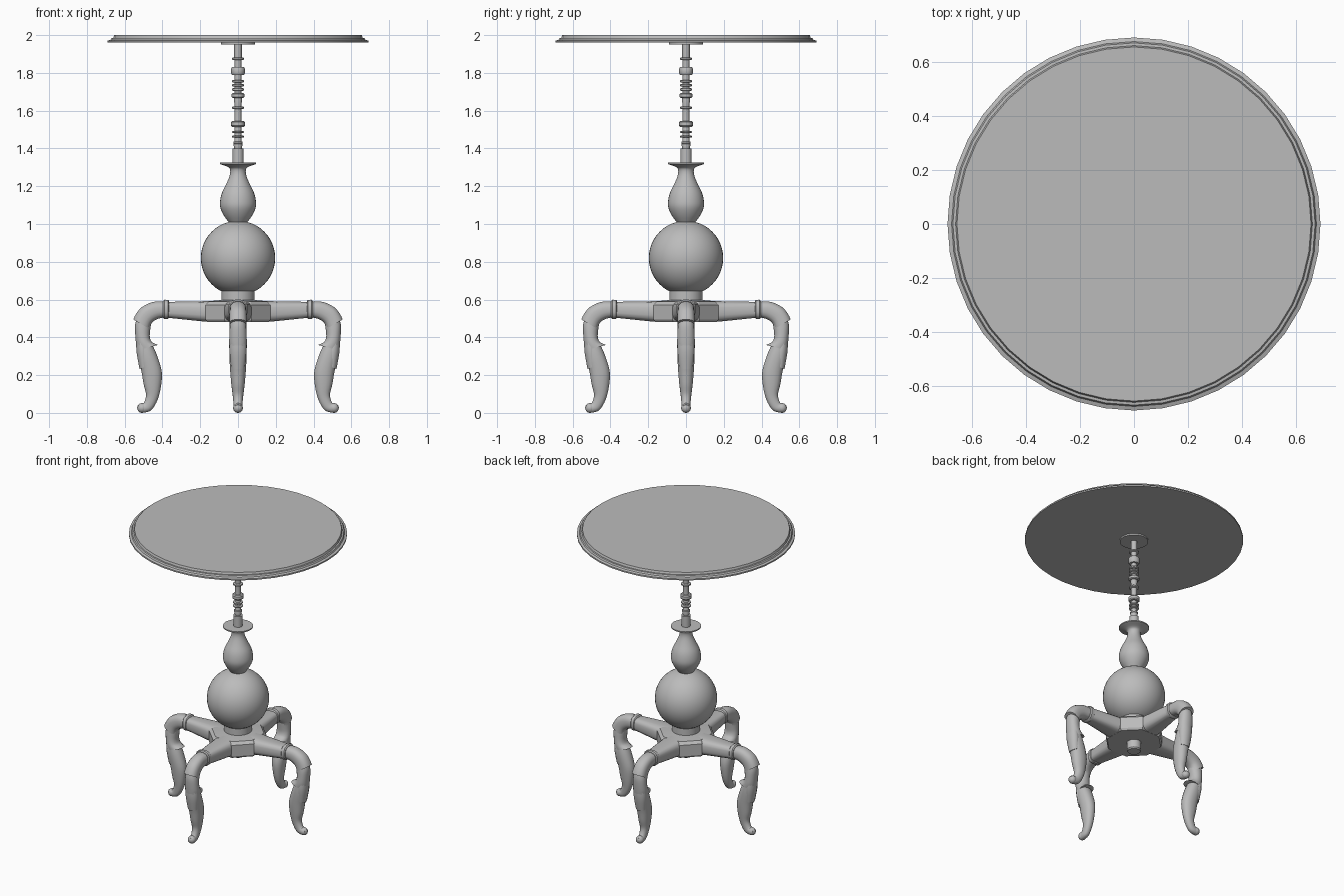
import bpy, bmesh, math
from mathutils import Vector, Matrix

cube = bpy.data.objects.get("Cube")
if cube:
    bpy.data.objects.remove(cube, do_unlink=True)

grey = bpy.data.materials.new("plain grey")
grey.use_nodes = True
colour = (0.5, 0.5, 0.5, 1)
grey.diffuse_color = colour
grey.node_tree.nodes["Principled BSDF"].inputs["Base Color"].default_value = colour


def finish(bm, name, angle=35):
    """Turn a bmesh into a shaded object with the shared material."""
    bmesh.ops.recalc_face_normals(bm, faces=bm.faces[:])
    mesh = bpy.data.meshes.new(name)
    bm.to_mesh(mesh)
    bm.free()
    mesh.materials.append(grey)
    obj = bpy.data.objects.new(name, mesh)
    bpy.context.collection.objects.link(obj)
    bpy.ops.object.select_all(action='DESELECT')
    obj.select_set(True)
    bpy.context.view_layer.objects.active = obj
    bpy.ops.object.shade_smooth_by_angle(angle=math.radians(angle))
    return obj


def skin(bm, rings):
    """Bridge equal rings of points and cap both ends."""
    loops = [[bm.verts.new(p) for p in ring] for ring in rings]
    count = len(loops[0])
    for low, high in zip(loops, loops[1:]):
        for i in range(count):
            j = (i + 1) % count
            bm.faces.new((low[i], low[j], high[j], high[i]))
    bm.faces.new(loops[0])
    bm.faces.new(loops[-1])


def lathe(name, profile, sides, angle=35):
    """Revolve (radius, height) points about the z axis."""
    bm = bmesh.new()
    turns = [math.tau * i / sides for i in range(sides)]
    skin(bm, [[(r * math.cos(t), r * math.sin(t), z) for t in turns] for r, z in profile])
    return finish(bm, name, angle)


def smooth_path(stations, steps):
    """Catmull-Rom interpolation through the stations."""
    pts = [Vector(s) for s in stations]
    pts = [pts[0]] + pts + [pts[-1]]
    out = []
    for a, b, c, d in zip(pts, pts[1:], pts[2:], pts[3:]):
        for k in range(steps):
            t = k / steps
            out.append(b + ((c - a) * t + (2 * a - 5 * b + 4 * c - d) * t**2
                            + (3 * b - a - 3 * c + d) * t**3) / 2)
    return out + [pts[-1]]


def limb(name, stations, turn, sides=16, power=1, steps=1):
    """Loft a leg part; a station is outer x, z, inner x, z and half width."""
    rings = []
    for ox, oz, ix, iz, half in smooth_path(stations, steps):
        ring = []
        for i in range(sides):
            t = math.tau * (i + 0.5) / sides
            c, s = (math.copysign(abs(v)**power, v) for v in (math.cos(t), math.sin(t)))
            ring.append(((ox + ix + (ox - ix) * c) / 2, half * s,
                         (oz + iz + (oz - iz) * c) / 2))
        rings.append(ring)
    bm = bmesh.new()
    skin(bm, rings)
    bm.transform(Matrix.Rotation(turn, 4, 'Z'))
    return finish(bm, name, 40)


# Round top with a stepped moulded rim
lathe("table_top", [(.69, 1.96), (.69, 1.97), (.675, 1.975), (.67, 1.985),
                    (.66, 1.986), (.655, 2)], 40, 20)
lathe("top_mounting_plate", [(.09, 1.95), (.09, 1.961)], 32)

# Thin turned spindle: a core with stacked rings
lathe("spindle_core", [(.03, 1.32), (.03, 1.4), (.02, 1.401), (.024, 1.42),
                       (.018, 1.44), (.018, 1.63), (.022, 1.66), (.018, 1.68),
                       (.018, 1.85), (.02, 1.88), (.02, 1.952)], 20)
for z, radius, height in [(1.875, .032, .012), (1.81, .036, .045), (1.755, .031, .014),
                          (1.735, .031, .014), (1.712, .031, .014), (1.68, .034, .026),
                          (1.615, .031, .014), (1.53, .036, .032), (1.487, .031, .012),
                          (1.463, .031, .012), (1.43, .025, .014)]:
    h = height / 2
    lathe("spindle_ring", [(radius * .85, z - h), (radius, z - h * .6),
                           (radius, z + h * .6), (radius * .85, z + h)], 20)

# Vase with a flared lip
vase = [(.05, 1.01), (.075, 1.045), (.093, 1.085), (.095, 1.12), (.085, 1.165),
        (.063, 1.21), (.046, 1.25), (.041, 1.28), (.05, 1.3), (.09, 1.315)]
lathe("vase_stem", [(p.x, p.y) for p in smooth_path(vase, 3)]
      + [(.095, 1.317), (.095, 1.325)], 32)

# Ball, collar and lower knob
radius, steps = .197, 24
lathe("column_ball", [(radius * math.sin(math.pi * k / steps),
                       .82 - radius * math.cos(math.pi * k / steps))
                      for k in range(1, steps)], 40)
lathe("column_collar", [(.088, .585), (.088, .65)], 32)
lathe("lower_knob", [(.04, .42), (.046, .428), (.046, .49)], 24)

# Eight-sided hub with four broad corner faces
bm = bmesh.new()
plan = []
for k in range(4):
    spin = Matrix.Rotation(k * math.pi / 2, 3, 'Z')
    plan += [spin @ Vector((.172, y, 0)) for y in (-.072, .072)]
skin(bm, [[Vector((p.x * s, p.y * s, z)) for p in plan]
          for s, z in ((.95, .482), (1, .495), (1, .572), (.9, .59), (.5, .598))])
finish(bm, "leg_hub", 20)

# Station lists shared by all four legs
arm = [(.1, .596, .1, .482, .085), (.17, .592, .17, .482, .072),
       (.38, .588, .38, .504, .046)]
band = [(.365, .593, .365, .502, .046), (.37, .599, .37, .497, .052),
        (.39, .6, .39, .497, .052), (.396, .593, .396, .502, .046)]
knee = [(.39, .59, .39, .505, .044), (.45, .588, .425, .497, .044),
        (.51, .56, .45, .482, .045), (.54, .525, .462, .465, .046),
        (.555, .495, .468, .445, .047)]
shin = [(.53, .52, .46, .47, .04), (.545, .47, .465, .43, .044),
        (.545, .42, .466, .4, .046), (.541, .37, .455, .375, .048),
        (.537, .33, .422, .36, .047)]
leaf = [(.54, .38, .48, .38, .044), (.538, .32, .47, .32, .046),
        (.522, .232, .47, .25, .036)]
calf = [(.535, .38, .46, .375, .043), (.53, .3, .43, .31, .046),
        (.512, .22, .403, .22, .042), (.5, .15, .407, .14, .035),
        (.487, .095, .425, .07, .027), (.499, .054, .455, .018, .023),
        (.512, .05, .49, .002, .023), (.528, .044, .518, .002, .02)]
scroll_x, scroll_z, scroll_r = .508, .026, .026

# Four legs, one along each axis
for k in range(4):
    turn = k * math.pi / 2
    limb("leg_arm", arm, turn, 16, .6)
    limb("leg_band", band, turn, 16, .75)
    limb("leg_knee", knee, turn, 16, .8, 3)
    limb("leg_shin", shin, turn, 16, .9, 3)
    limb("leg_leaf", leaf, turn, 12, 1, 3)
    limb("leg_calf", calf, turn, 16, .9, 4)
    bm = bmesh.new()
    bmesh.ops.create_uvsphere(bm, u_segments=16, v_segments=10, radius=scroll_r)
    bm.transform(Matrix.Rotation(turn, 4, 'Z')
                 @ Matrix.Translation((scroll_x, 0, scroll_z)))
    finish(bm, "foot_scroll", 60)
